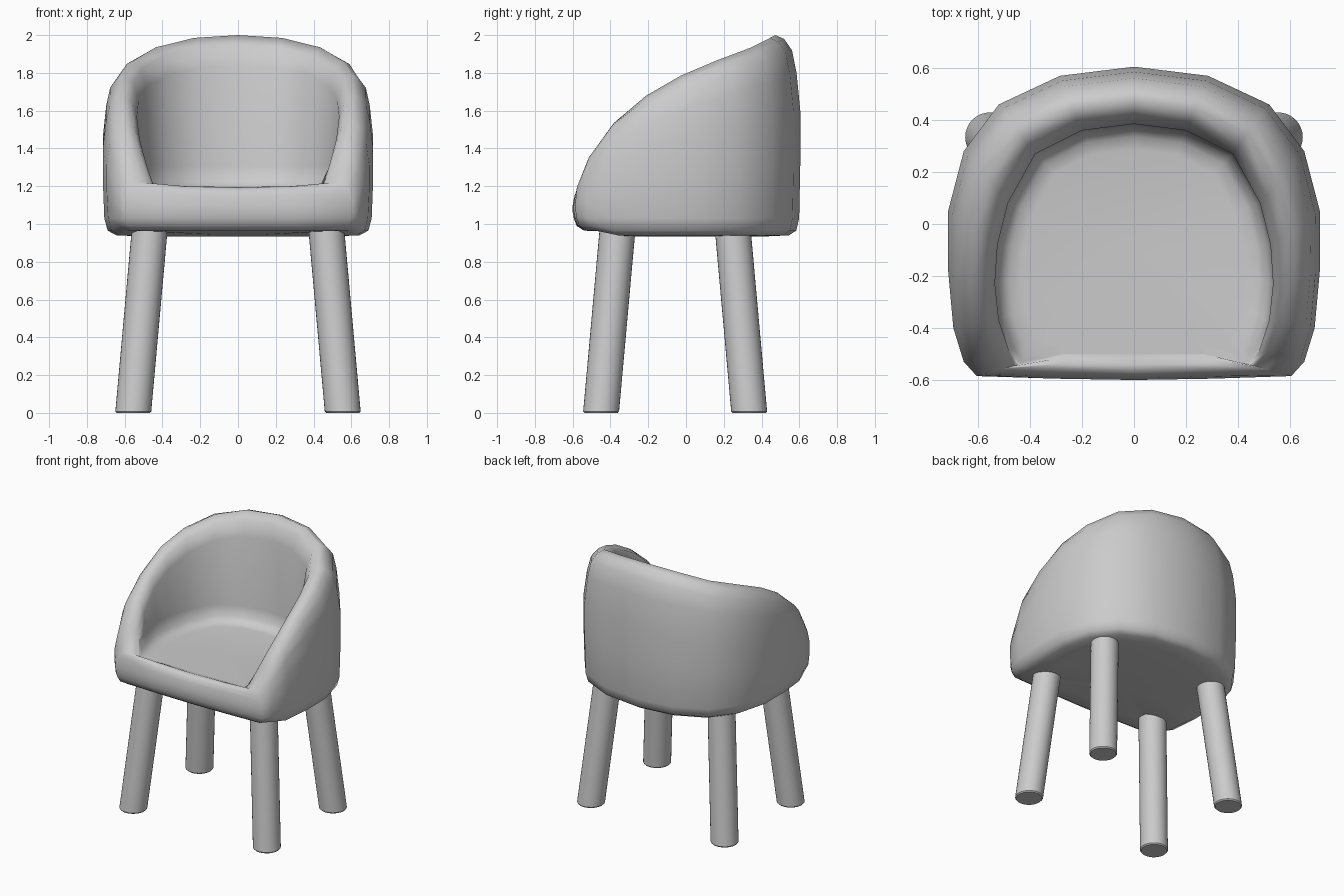
import bpy, bmesh, math
from mathutils import Vector

cube = bpy.data.objects.get("Cube")
if cube:
    bpy.data.objects.remove(cube, do_unlink=True)

grey = bpy.data.materials.new("warm_grey")
grey.use_nodes = True
colour = (0.6, 0.6, 0.6, 1)
grey.diffuse_color = colour
grey.node_tree.nodes["Principled BSDF"].inputs["Base Color"].default_value = colour


def finish(name, bm, angle):
    bmesh.ops.recalc_face_normals(bm, faces=bm.faces)
    mesh = bpy.data.meshes.new(name)
    bm.to_mesh(mesh)
    bm.free()
    obj = bpy.data.objects.new(name, mesh)
    bpy.context.collection.objects.link(obj)
    mesh.materials.append(grey)
    bpy.ops.object.select_all(action='DESELECT')
    obj.select_set(True)
    bpy.context.view_layer.objects.active = obj
    bpy.ops.object.shade_smooth_by_angle(angle=math.radians(angle))


# Tub shell: half plan from back to front (outer x, y, inner x, y, rim height)
half = [
    (0, .605, 0, .385, 2.0), (.285, .57, .2, .36, 1.985), (.52, .46, .38, .27, 1.935),
    (.655, .28, .485, .08, 1.865), (.715, .05, .525, -.08, 1.785),
    (.715, -.18, .535, -.23, 1.68), (.695, -.4, .52, -.37, 1.535),
    (.655, -.53, .48, -.49, 1.36), (.605, -.585, .44, -.54, 1.22),
    (.3, -.595, .27, -.5, 1.2), (0, -.6, 0, -.5, 1.195)]
plan = half + [(-ox, oy, -ix, iy, h) for ox, oy, ix, iy, h in half[-2:0:-1]]
BASE, SEAT = .94, 1.185
underside = [(.72, .935), (.9, .94), (.965, .965), (.99, 1.03)]
rim = [(0, .4), (.09, .2), (.2, .08), (.39, .02), (.6, 0), (.85, .05), (1, .16)]
floor = [(1, .12), (.97, .04), (.9, .008), (.8, 0)]


def column(ox, oy, ix, iy, h):
    outer, inner, centre = Vector((ox, oy)), Vector((ix, iy)), Vector((0, -.1))
    lift = .025 if oy < -.5 else 0
    pts = [(outer * s, z + (lift if z < 1 else 0)) for s, z in underside]
    k = (h - BASE) / (2 - BASE)
    pts.append((outer, (1.03 + h - .4 * k) / 2))
    pts += [(outer.lerp(inner, t), max(h - d * k, SEAT if t > .8 else 0)) for t, d in rim]
    # Inner wall sweeps down to the cushion with a fillet
    top = pts[-1][1]
    pts += [(centre.lerp(inner, s), min(top, SEAT + d)) for s, d in floor]
    return [(p.x, p.y, z) for p, z in pts]


bm = bmesh.new()
cols = [[bm.verts.new(p) for p in column(*c)] for c in plan]
for a, b in zip(cols, cols[1:] + cols[:1]):
    for i in range(len(a) - 1):
        bm.faces.new((a[i], b[i], b[i + 1], a[i + 1]))
for end, z in ((0, .935), (-1, SEAT)):
    hub = bm.verts.new((0, -.1, z))
    for a, b in zip(cols, cols[1:] + cols[:1]):
        bm.faces.new((a[end], b[end], hub))
finish("tub_seat", bm, 80)


# Splayed round legs with a tiny bevel at the foot
def leg(name, foot, top):
    bm = bmesh.new()
    rings = []
    for z, r in ((0, .088), (.008, .095), (1.0, .095)):
        c = foot.lerp(top, z)
        rings.append([bm.verts.new((c.x + r * math.cos(a), c.y + r * math.sin(a), z))
                      for a in (math.tau * i / 32 for i in range(32))])
    for lo, hi in zip(rings, rings[1:]):
        for i in range(32):
            j = (i + 1) % 32
            bm.faces.new((lo[i], lo[j], hi[j], hi[i]))
    bm.faces.new(rings[0])
    bm.faces.new(rings[-1])
    finish(name, bm, 35)


for side, sx in (("left", 1), ("right", -1)):
    for end, y in (("front", -.45), ("back", .335)):
        dy = .09 if y < 0 else -.09
        leg(f"{end}_{side}_leg", Vector((sx * .555, y)), Vector((sx * .465, y + dy)))
